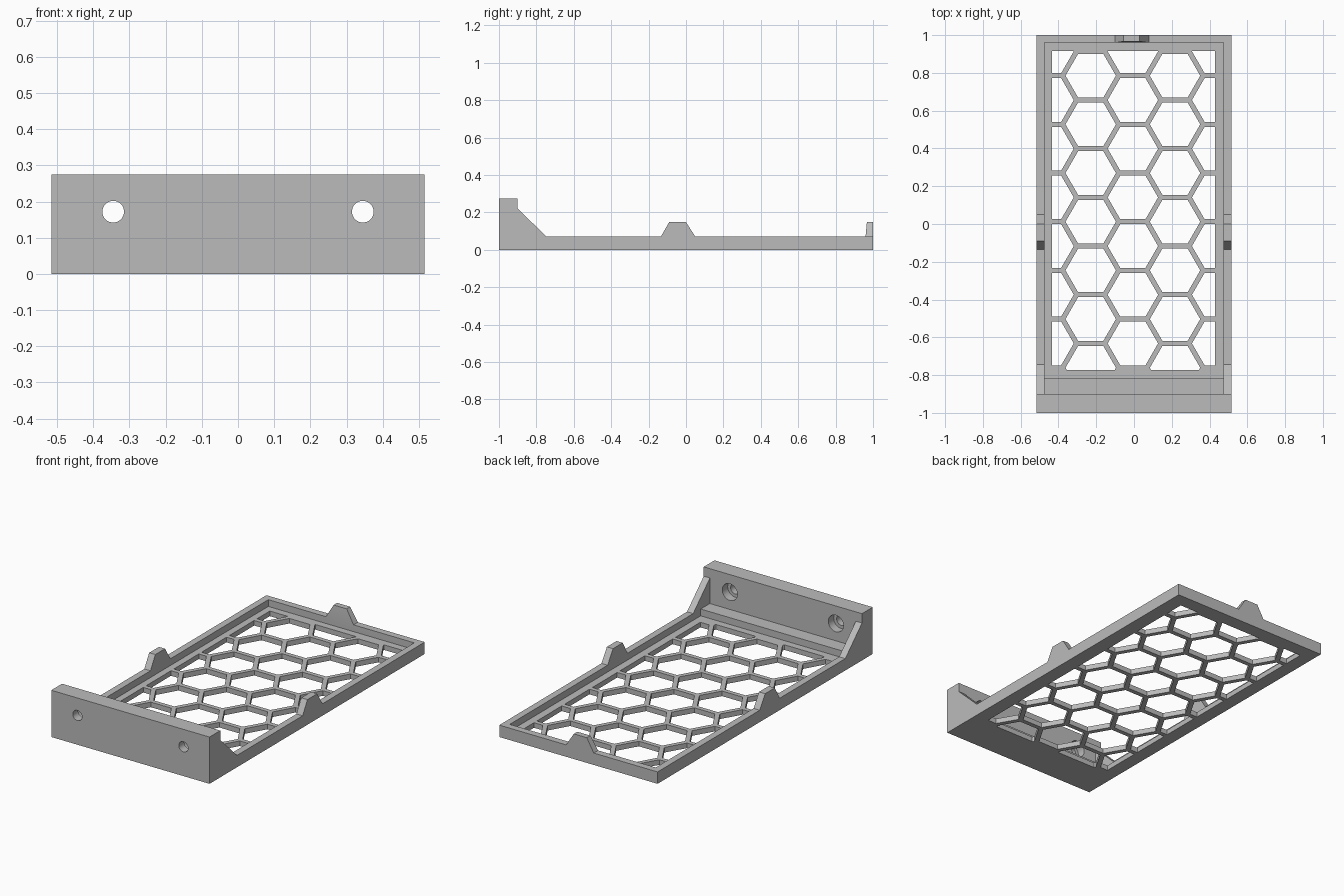
import bpy, bmesh
from math import sin, cos, pi, sqrt
from mathutils import Vector

if "Cube" in bpy.data.objects:
    bpy.data.objects.remove(bpy.data.objects["Cube"])

grey = bpy.data.materials.new("plain grey")
grey.use_nodes = True
grey.diffuse_color = (0.5, 0.5, 0.5, 1)
grey.node_tree.nodes["Principled BSDF"].inputs["Base Color"].default_value = (0.5, 0.5, 0.5, 1)


def finish(name, bm):
    bmesh.ops.recalc_face_normals(bm, faces=bm.faces)
    mesh = bpy.data.meshes.new(name)
    bm.to_mesh(mesh)
    bm.free()
    mesh.materials.append(grey)
    obj = bpy.data.objects.new(name, mesh)
    bpy.context.collection.objects.link(obj)
    return obj


def extrude(bm, faces, offset):
    new = bmesh.ops.extrude_face_region(bm, geom=faces)["geom"]
    verts = [v for v in new if isinstance(v, bmesh.types.BMVert)]
    bmesh.ops.translate(bm, verts=verts, vec=offset)
    return verts


def prism(name, points, offset):
    bm = bmesh.new()
    face = bm.faces.new([bm.verts.new(p) for p in points])
    extrude(bm, [face], Vector(offset))
    return finish(name, bm)


def combine(target, tool, operation):
    tool.hide_render = True
    mod = target.modifiers.new(tool.name, "BOOLEAN")
    mod.operation, mod.solver, mod.object = operation, "EXACT", tool
    bpy.context.view_layer.objects.active = target
    bpy.ops.object.modifier_apply(modifier=mod.name)
    bpy.data.objects.remove(tool)


HALF_X, WALL, FLOOR, RIM, TAB = 0.515, 0.04, 0.03, 0.07, 0.148
INNER = HALF_X - WALL

# Tray body: side outline with end wall, gusset and side tab, swept across the width
outline = [(-1, 0), (1, 0), (1, RIM), (0.05, RIM), (0, TAB), (-0.09, TAB),
           (-0.135, RIM), (-0.745, RIM), (-0.9, 0.22), (-0.9, 0.275), (-1, 0.275)]
tray = prism("tray", [(-HALF_X, y, z) for y, z in outline], (2 * HALF_X, 0, 0))

# Hollow inside, leaving a raised step next to the end wall
hollow = [(-0.9, RIM), (-0.815, RIM), (-0.815, FLOOR), (1 - WALL, FLOOR),
          (1 - WALL, 0.4), (-0.9, 0.4)]
combine(tray, prism("hollow_cutter", [(-INNER, y, z) for y, z in hollow],
                    (2 * INNER, 0, 0)), "DIFFERENCE")

# The side sweep leaves the back wall at rim height; its tab leans slightly
bm = bmesh.new()
tab = [(-0.1, RIM), (0.08, RIM), (0.03, TAB), (-0.055, TAB)]
face = bm.faces.new([bm.verts.new((x, 1, z)) for x, z in tab])
for v in extrude(bm, [face], Vector((0, -WALL, 0))):
    if v.co.z > 0.1:
        v.co.y += 0.007
combine(tray, finish("back_tab", bm), "UNION")

# Honeycomb openings, trimmed to the window in the floor
PITCH, BAR = 0.2577, 0.0265
radius = (PITCH - BAR) / sqrt(3)
bm = bmesh.new()
for col in range(-2, 3):
    for row in range(-1, 8):
        cx = -0.006 + col * PITCH * sqrt(3) / 2
        cy = 0.914 - row * PITCH + (col % 2) * PITCH / 2
        bm.faces.new([bm.verts.new((cx + radius * cos(k * pi / 3),
                                    cy + radius * sin(k * pi / 3), -0.1)) for k in range(6)])
window = [((0.43, 0, 0), (1, 0, 0)), ((-0.435, 0, 0), (-1, 0, 0)),
          ((0, 0.917, 0), (0, 1, 0)), ((0, -0.772, 0), (0, -1, 0))]
for co, normal in window:
    bmesh.ops.bisect_plane(bm, geom=bm.verts[:] + bm.edges[:] + bm.faces[:],
                           plane_co=co, plane_no=normal, clear_outer=True)
extrude(bm, bm.faces[:], Vector((0, 0, 0.15)))
combine(tray, finish("honeycomb_cutter", bm), "DIFFERENCE")

# Screw holes through the end wall, counterbored from the inside
for x in (-0.345, 0.345):
    for r, start in ((0.03, -1.1), (0.049, -0.95)):
        ring = [(x + r * cos(k * pi / 16), start, 0.172 + r * sin(k * pi / 16))
                for k in range(32)]
        combine(tray, prism("hole_cutter", ring, (0, -0.8 - start, 0)), "DIFFERENCE")

# Flat faces with rounded hole walls
bpy.ops.object.select_all(action="DESELECT")
tray.select_set(True)
bpy.context.view_layer.objects.active = tray
bpy.ops.object.shade_smooth_by_angle(angle=pi / 9)
